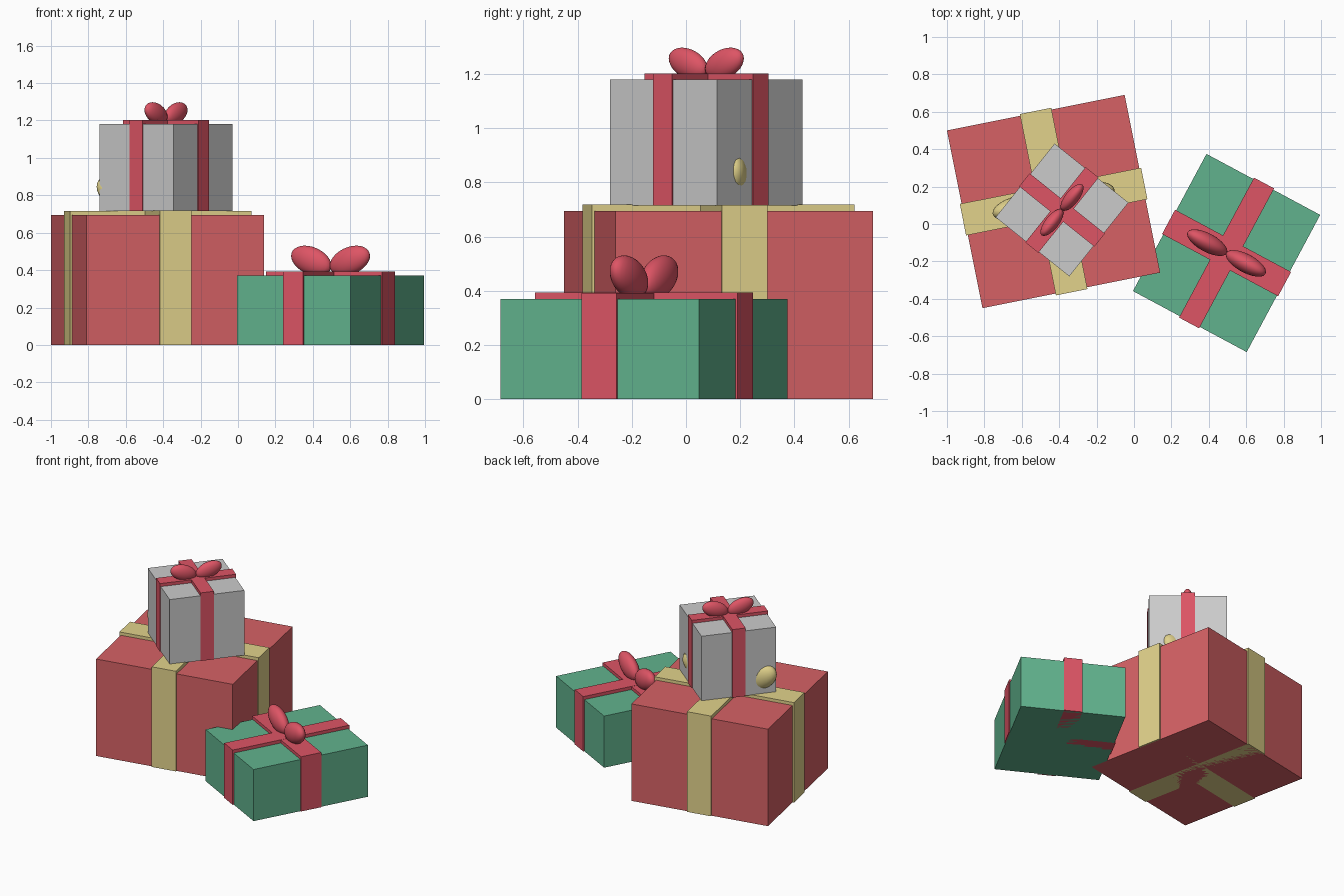
import bpy
from math import radians
from mathutils import Matrix

if "Cube" in bpy.data.objects:
    bpy.data.objects.remove(bpy.data.objects["Cube"])


def material(name, rgb):
    m = bpy.data.materials.new(name)
    m.diffuse_color = (*rgb, 1)
    m.use_nodes = True
    m.node_tree.nodes["Principled BSDF"].inputs["Base Color"].default_value = m.diffuse_color
    return m


RED = material("red_paper", (0.67, 0.12, 0.13))
GREEN = material("green_paper", (0.12, 0.45, 0.27))
RIBBON_RED = material("red_ribbon", (0.73, 0.09, 0.13))
RIBBON_GOLD = material("gold_ribbon", (0.76, 0.65, 0.26))


def finish(name, mat, matrix):
    ob = bpy.context.object
    ob.name = name
    ob.data.transform(matrix)
    if mat:
        ob.data.materials.append(mat)
    return ob


def box(name, sx, sy, z0, z1, place, mat):
    bpy.ops.mesh.primitive_cube_add(size=1)
    local = Matrix.Translation((0, 0, (z0 + z1) / 2)) @ Matrix.Diagonal((sx, sy, z1 - z0, 1))
    return finish(name, mat, place @ local)


def gift(name, x, y, angle, sx, sy, z0, z1, paper, ribbon):
    place = Matrix.Translation((x, y, 0)) @ Matrix.Rotation(radians(angle), 4, 'Z')
    # wrapped box and the two crossing ribbon bands
    box(name + "_box", sx, sy, z0, z1, place, paper)
    box(name + "_ribbon_lengthwise", sx * 0.177, sy * 1.02, z0, z1 + 0.023, place, ribbon)
    box(name + "_ribbon_crosswise", sx * 1.02, sy * 0.177, z0, z1 + 0.022, place, ribbon)
    # bow: two flattened lobes tilted up and outward
    for side, label in ((-1, "left"), (1, "right")):
        bpy.ops.mesh.primitive_uv_sphere_add(segments=24, ring_count=16, radius=1)
        local = (Matrix.Translation((side * 0.17 * sx, 0, z1 + 0.116 * sx))
                 @ Matrix.Rotation(radians(-side * 20), 4, 'Y')
                 @ Matrix.Diagonal((0.18 * sx, 0.072 * sx, 0.106 * sx, 1)))
        finish(f"{name}_bow_{label}", ribbon, place @ local)
        bpy.ops.object.shade_smooth()


gift("large_gift", -0.43, 0.12, 11.3, 0.969, 0.969, 0, 0.695, RED, RIBBON_GOLD)
gift("small_gift", -0.385, 0.075, 51.3, 0.505, 0.505, 0.715, 1.18, None, RIBBON_RED)
gift("flat_gift", 0.495, -0.155, -28.2, 0.69, 0.832, 0, 0.37, GREEN, RIBBON_RED)
